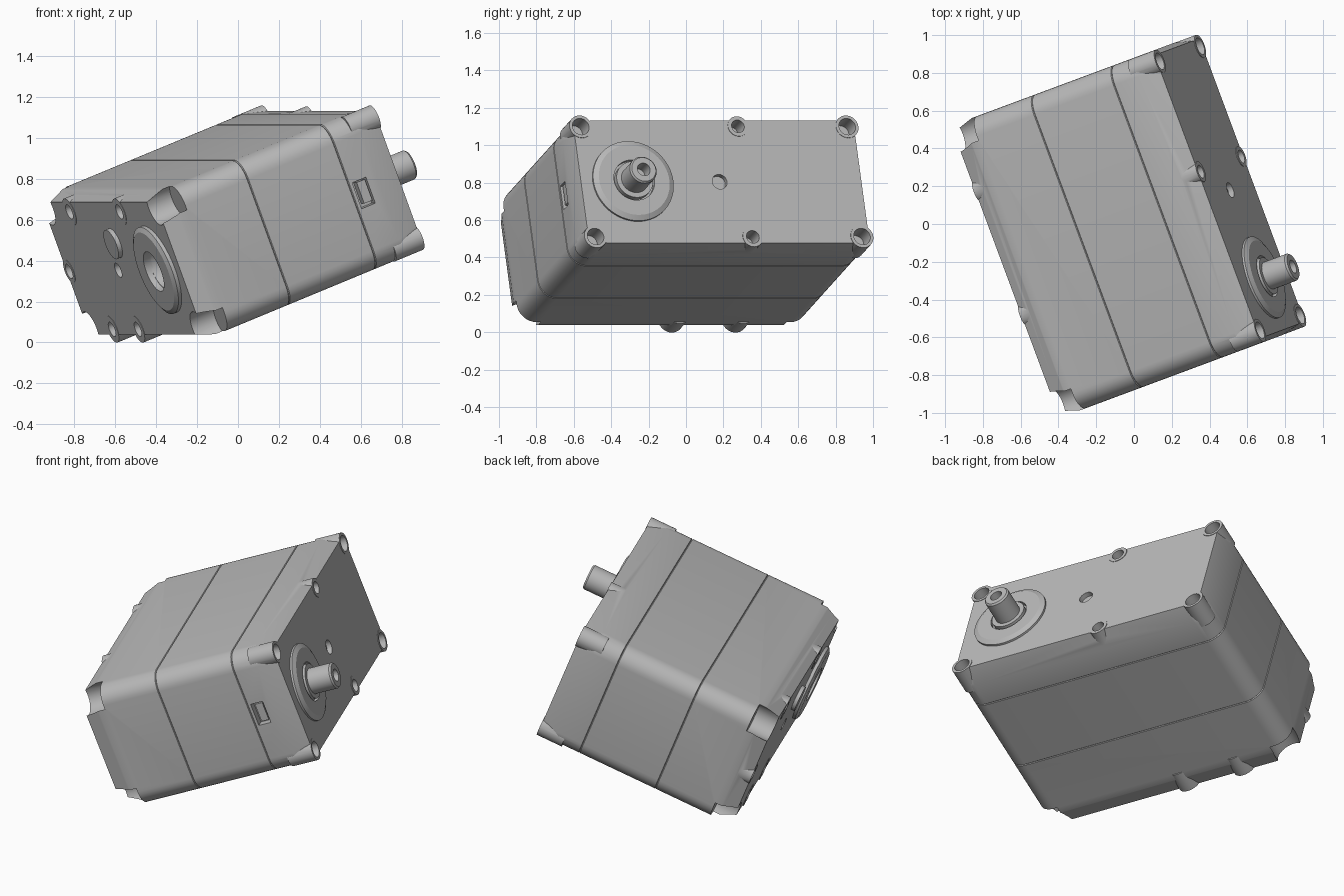
import bpy, bmesh, math
from mathutils import Matrix, Vector

if "Cube" in bpy.data.objects:
    bpy.data.objects.remove(bpy.data.objects["Cube"], do_unlink=True)

# Local frame: x along the shaft, y along the length, z across the width
POSE = Matrix.Rotation(math.radians(20.4), 4, 'Z') @ Matrix.Rotation(math.radians(-21.2), 4, 'Y')
MID = 0.555          # width of the housing centre line
SHAFT_Y = -0.505
FRONT, BACK = 0.795, -0.43
SEAMS = (0.05, 0.532)

grey = bpy.data.materials.new("housing_grey")
grey.use_nodes = True
COLOUR = (0.48, 0.48, 0.48, 1)
grey.diffuse_color = COLOUR
grey.node_tree.nodes["Principled BSDF"].inputs["Base Color"].default_value = COLOUR


def make(name, bm):
    bmesh.ops.recalc_face_normals(bm, faces=bm.faces)
    mesh = bpy.data.meshes.new(name)
    bm.to_mesh(mesh)
    bm.free()
    mesh.materials.append(grey)
    ob = bpy.data.objects.new(name, mesh)
    bpy.context.collection.objects.link(ob)
    ob.matrix_world = POSE
    return ob


def loft(name, sections, radius=0.1, steps=8):
    """Rounded rectangle swept through (x, half length, half width)."""
    bm = bmesh.new()
    rings = []
    for x, hy, hz in sections:
        ring = []
        for q, (sy, sz) in enumerate(((1, 1), (-1, 1), (-1, -1), (1, -1))):
            for i in range(steps + 1):
                a = math.pi / 2 * (q + i / steps)
                ring.append(bm.verts.new((x, sy * (hy - radius) + radius * math.cos(a),
                                          MID + sz * (hz - radius) + radius * math.sin(a))))
        rings.append(ring)
    for a, b in zip(rings, rings[1:]):
        for i in range(len(a)):
            j = (i + 1) % len(a)
            bm.faces.new((a[i], a[j], b[j], b[i]))
    bm.faces.new(rings[0])
    bm.faces.new(rings[-1])
    return make(name, bm)


def rods(name, items, extra_boxes=()):
    """Cylinders along x from (x0, x1, y, z, r), plus boxes of (centre, size)."""
    bm = bmesh.new()
    for x0, x1, y, z, r in items:
        m = Matrix.Translation(((x0 + x1) / 2, y, z)) @ Matrix.Rotation(math.pi / 2, 4, 'Y')
        bmesh.ops.create_cone(bm, cap_ends=True, segments=32, radius1=r, radius2=r,
                              depth=abs(x1 - x0), matrix=m)
    for centre, size in extra_boxes:
        bmesh.ops.create_cube(bm, size=1, matrix=Matrix.Translation(centre)
                              @ Matrix.Diagonal((*size, 1)))
    return make(name, bm)


def lathe(name, profile, y, z=MID, segments=64):
    """Closed (x, r) profile turned about an axis parallel to x."""
    bm = bmesh.new()
    vs = [bm.verts.new((x, y + r, z)) for x, r in profile]
    es = [bm.edges.new((vs[i], vs[(i + 1) % len(vs)])) for i in range(len(vs))]
    bmesh.ops.spin(bm, geom=vs + es, cent=(0, y, z), axis=(1, 0, 0), angle=2 * math.pi,
                   steps=segments, use_merge=True)
    bmesh.ops.remove_doubles(bm, verts=bm.verts, dist=1e-5)
    return make(name, bm)


def boolean(target, tool, operation):
    mod = target.modifiers.new("shape", 'BOOLEAN')
    mod.operation, mod.object, mod.solver = operation, tool, 'EXACT'
    bpy.context.view_layer.update()
    bpy.context.view_layer.objects.active = target
    bpy.ops.object.modifier_apply(modifier=mod.name)
    bpy.data.objects.remove(tool, do_unlink=True)


# Housing shells, with a hairline groove at each seam
HY, HZ, G = 0.825, 0.38, 0.004
back_shell = loft("back_shell", [(BACK, 0.8, 0.347), (-0.34, HY, HZ),
                                 (SEAMS[0] - G, HY, HZ), (SEAMS[0], HY - G, HZ - G)])
middle_shell = loft("middle_shell", [(SEAMS[0], HY - G, HZ - G), (SEAMS[0] + G, HY, HZ),
                                     (SEAMS[1] - G, HY, HZ), (SEAMS[1], HY - G, HZ - G)])
front_shell = loft("front_shell", [(SEAMS[1], HY - G, HZ - G), (SEAMS[1] + G, HY, HZ),
                                   (0.68, HY, HZ), (FRONT, 0.8, 0.35)])

# Front screw bosses and holes
corners = [(sy * 0.76, MID + sz * 0.315) for sy in (-1, 1) for sz in (-1, 1)]
mids = [(0.137, MID + sz * 0.317) for sz in (-1, 1)]
bosses = [(0.64, FRONT + 0.003, y, z, 0.064) for y, z in corners]
bosses += [(0.66, FRONT + 0.003, y, z, 0.057) for y, z in mids]
boolean(front_shell, rods("boss_tool", bosses), 'UNION')
holes = [(0.69, 0.85, y, z, 0.047) for y, z in corners]
holes += [(0.69, 0.85, y, z, 0.036) for y, z in mids]
holes.append((0.765, 0.85, -0.009, MID, 0.042))
port = ((0.583, -HY, MID), (0.1, 0.1, 0.16))
# keep the port clear of the seam plane
boolean(front_shell, rods("hole_tool", holes, [((0.59, -HY, MID), port[1])]), 'DIFFERENCE')

# Connector inside the side port
rods("port_tongue", [], [((0.598, -HY + 0.03, MID + 0.005), (0.045, 0.05, 0.11))])
rods("port_frame", [], [((0.59 + s * 0.044, -HY + 0.025, MID), (0.012, 0.05, 0.16)) for s in (-1, 1)]
     + [((0.59, -HY + 0.025, MID + s * 0.074), (0.1, 0.05, 0.012)) for s in (-1, 1)])

# Back screw bosses, holes and corner notches
back_screws = [(0.455, 0.236), (0.092, 0.236), (0.455, 0.852), (-0.247, 0.852), (0.762, 0.54)]
boolean(back_shell, rods("boss_tool", [(BACK - 0.002, -0.3, y, z, 0.07 if y < 0.7 else 0.06)
                                       for y, z in back_screws]), 'UNION')
cuts = [(-0.5, -0.34, y, z, 0.038) for y, z in back_screws]
cuts += [(-0.55, -0.3, y, z, 0.088) for y, z in corners]
cuts += [(-0.5, -0.38, 0.073, 0.545, 0.038), (-0.5, -0.33, SHAFT_Y, MID, 0.104)]
boolean(back_shell, rods("cut_tool", cuts), 'DIFFERENCE')

# Raised rings around the axle, back cap, and output shaft
lathe("back_ring", [(BACK + 0.01, 0.228), (BACK - 0.018, 0.228), (BACK - 0.03, 0.205),
                    (BACK - 0.03, 0.104), (BACK + 0.01, 0.104)], SHAFT_Y, 0.55)
rods("back_button", [(BACK - 0.022, BACK + 0.02, -0.02, 0.688, 0.077)])
lathe("front_ring", [(FRONT - 0.01, 0.228), (FRONT + 0.012, 0.228), (FRONT + 0.026, 0.2),
                     (FRONT + 0.026, 0.115), (FRONT - 0.01, 0.115)], SHAFT_Y)
lathe("output_shaft", [(FRONT - 0.02, 0.0), (FRONT - 0.02, 0.103), (FRONT + 0.035, 0.103),
                       (FRONT + 0.035, 0.076), (0.968, 0.076), (0.978, 0.068), (0.978, 0.036),
                       (0.89, 0.036), (0.89, 0.0)], SHAFT_Y)

# Smooth the round parts and keep the hard edges
bpy.ops.object.select_all(action='DESELECT')
for ob in bpy.context.scene.objects:
    if ob.type == 'MESH' and grey.name in ob.data.materials:
        ob.select_set(True)
        bpy.context.view_layer.objects.active = ob
bpy.ops.object.shade_smooth_by_angle(angle=math.radians(25))
